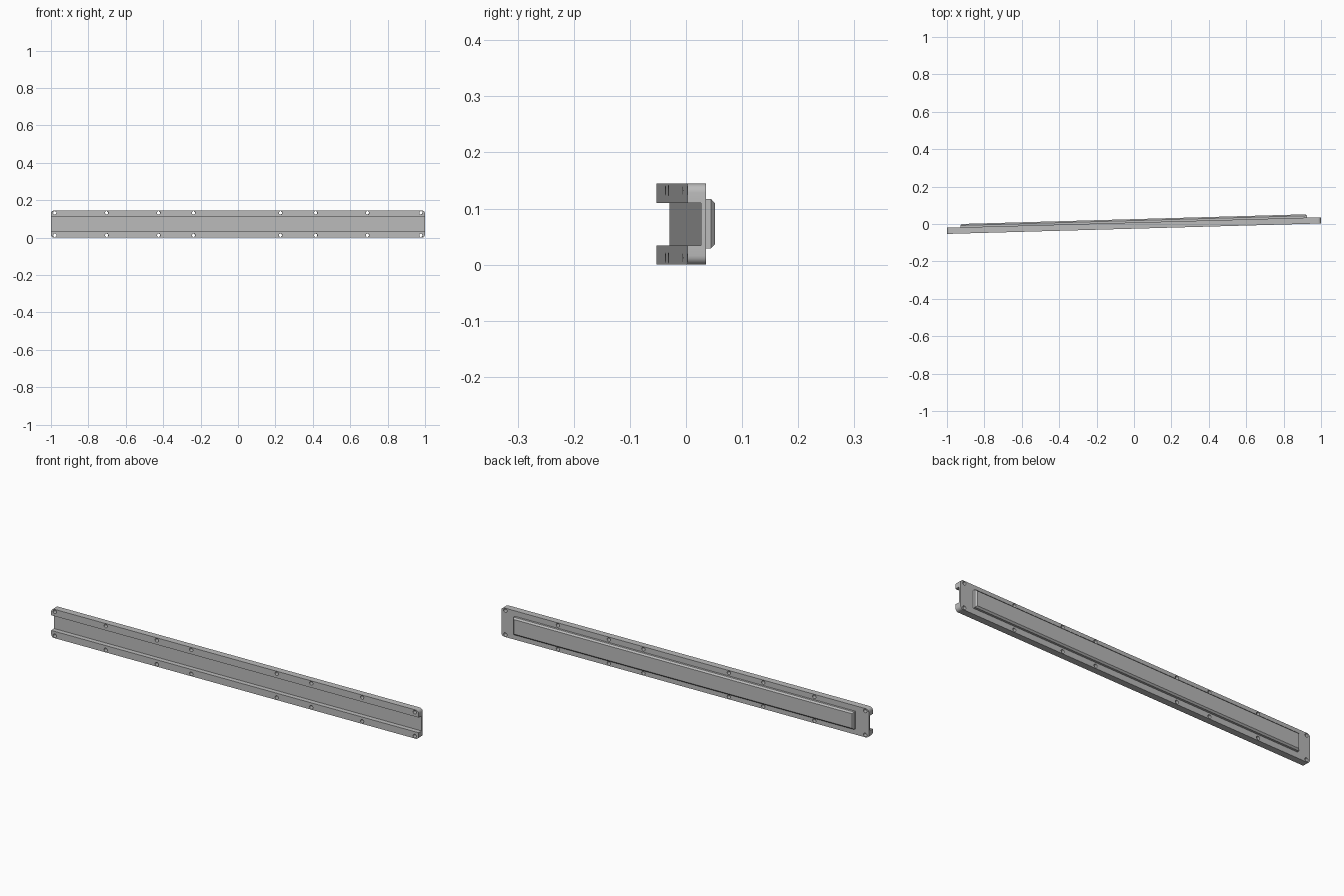
import bpy, bmesh, math
from mathutils import Matrix, Vector

if "Cube" in bpy.data.objects:
    bpy.data.objects.remove(bpy.data.objects["Cube"], do_unlink=True)

LENGTH, HALF_H, HALF_T = 1.9995, 0.0722, 0.0165
GROOVE_H, GROOVE_DEPTH = 0.038, 0.024
PLACE = Matrix.Translation((0, -0.0085, HALF_H)) @ Matrix.Rotation(0.028, 4, "Z")

grey = bpy.data.materials.new("mid_grey")
grey.use_nodes = True
grey.diffuse_color = (0.5, 0.5, 0.5, 1)
grey.node_tree.nodes["Principled BSDF"].inputs["Base Color"].default_value = (0.5, 0.5, 0.5, 1)


def make_object(name, bm):
    bmesh.ops.recalc_face_normals(bm, faces=bm.faces)
    mesh = bpy.data.meshes.new(name)
    bm.to_mesh(mesh)
    bm.free()
    mesh.materials.append(grey)
    obj = bpy.data.objects.new(name, mesh)
    bpy.context.collection.objects.link(obj)
    obj.matrix_world = PLACE
    return obj


def smooth(obj):
    bpy.ops.object.select_all(action="DESELECT")
    obj.select_set(True)
    bpy.context.view_layer.objects.active = obj
    bpy.ops.object.shade_smooth_by_angle(angle=math.radians(30))


# Channel rail: U profile extruded along x, with rounded end corners
floor_y = -HALF_T + GROOVE_DEPTH
half = [(HALF_T, HALF_H), (-HALF_T, HALF_H), (-HALF_T, GROOVE_H), (floor_y, GROOVE_H)]
profile = half + [(y, -z) for y, z in reversed(half)]
bm = bmesh.new()
face = bm.faces.new([bm.verts.new((-LENGTH / 2, y, z)) for y, z in profile])
swept = bmesh.ops.extrude_face_region(bm, geom=[face])["geom"]
bmesh.ops.translate(bm, vec=(LENGTH, 0, 0),
                    verts=[v for v in swept if isinstance(v, bmesh.types.BMVert)])
corners = [e for e in bm.edges
           if all(abs(abs(v.co.z) - HALF_H) < 1e-5 for v in e.verts)
           and abs(e.verts[0].co.y - e.verts[1].co.y) > HALF_T
           and abs(e.verts[0].co.x - e.verts[1].co.x) < 1e-5]
bmesh.ops.bevel(bm, geom=corners, offset=0.016, segments=6, profile=0.5, affect="EDGES")
rail = make_object("channel_rail", bm)

# Bolt holes through both flanges
bm = bmesh.new()
for x in (-0.98, -0.703, -0.425, -0.238, 0.227, 0.415, 0.692, 0.978):
    for z in (-0.06, 0.06):
        bmesh.ops.create_cone(
            bm, cap_ends=True, segments=20, radius1=0.009, radius2=0.009, depth=0.1,
            matrix=Matrix.Translation((x, 0, z)) @ Matrix.Rotation(math.pi / 2, 4, "X"))
cutter = make_object("hole_cutter", bm)
cutter.hide_render = True
cut = rail.modifiers.new("bolt_holes", "BOOLEAN")
cut.object = cutter
cut.operation = "DIFFERENCE"
cut.solver = "EXACT"
bpy.context.view_layer.objects.active = rail
bpy.ops.object.modifier_apply(modifier=cut.name)
bpy.data.objects.remove(cutter, do_unlink=True)
smooth(rail)

# Raised back panel with chamfered rim
bm = bmesh.new()
low, high = HALF_T - 0.001, HALF_T + 0.018
bmesh.ops.create_cube(bm, size=1)
bmesh.ops.scale(bm, vec=(1.854, high - low, 0.088), verts=bm.verts)
bmesh.ops.translate(bm, vec=(0, (low + high) / 2, 0.001), verts=bm.verts)
rim = [e for e in bm.edges if all(v.co.y > high - 1e-4 for v in e.verts)]
bmesh.ops.bevel(bm, geom=rim, offset=0.0075, segments=1, affect="EDGES")
make_object("back_panel", bm)
